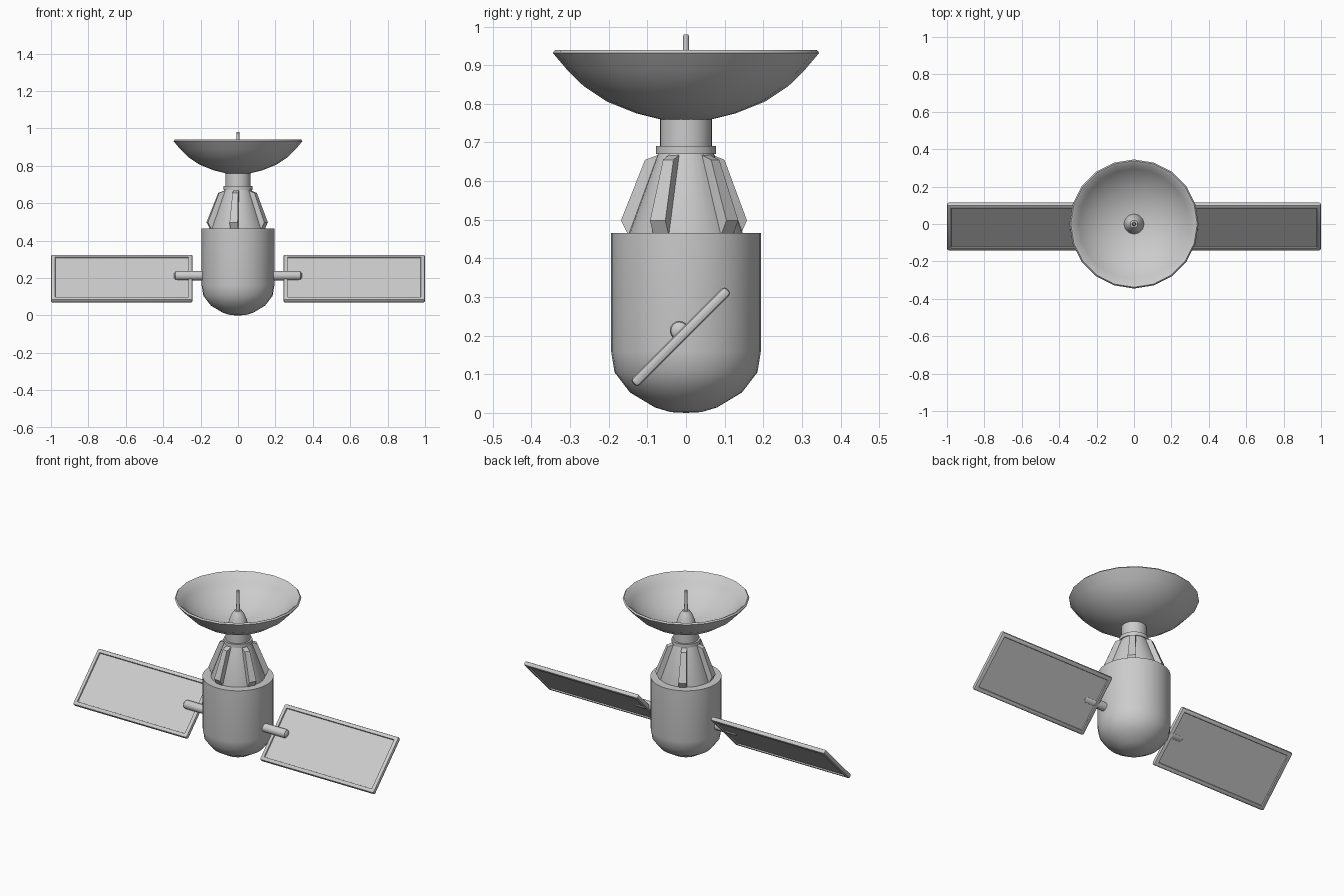
import bpy, bmesh
from math import cos, sin, pi, radians
from mathutils import Matrix

if "Cube" in bpy.data.objects:
    bpy.data.objects.remove(bpy.data.objects["Cube"])


def finish(bm, name, angle=35):
    bmesh.ops.recalc_face_normals(bm, faces=bm.faces)
    me = bpy.data.meshes.new(name)
    bm.to_mesh(me)
    bm.free()
    ob = bpy.data.objects.new(name, me)
    bpy.context.collection.objects.link(ob)
    bpy.ops.object.select_all(action='DESELECT')
    ob.select_set(True)
    bpy.context.view_layer.objects.active = ob
    bpy.ops.object.shade_smooth_by_angle(angle=radians(angle))
    return ob


def lathe(name, profile, sides=32, matrix=Matrix()):
    """Revolve (radius, height) points about z; radius 0 makes a pole."""
    bm = bmesh.new()
    rings = []
    for r, z in profile:
        n = 1 if r == 0 else sides
        rings.append([bm.verts.new((r * cos(2 * pi * i / sides), r * sin(2 * pi * i / sides), z))
                      for i in range(n)])
    for a, b in zip(rings, rings[1:]):
        for i in range(sides):
            j = (i + 1) % sides
            quad = [a[i % len(a)], a[j % len(a)], b[j % len(b)], b[i % len(b)]]
            bm.faces.new(list(dict.fromkeys(quad)))
    bm.transform(matrix)
    return finish(bm, name)


# Main hull with rounded bottom
lathe("body", [(0, 0), (0.04, 0.002), (0.08, 0.014), (0.145, 0.053), (0.185, 0.105),
               (0.194, 0.16), (0.194, 0.466), (0, 0.466)])

# Tapered section, collar and neck
lathe("cone", [(0, 0.46), (0.147, 0.46), (0.147, 0.466), (0.072, 0.672), (0, 0.672)])
lathe("collar", [(0, 0.67), (0.078, 0.67), (0.078, 0.691), (0, 0.691)])
lathe("neck", [(0, 0.685), (0.067, 0.685), (0.067, 0.77), (0, 0.77)])

# Five ribs around the cone: (radius, height, half width)
rib = [(0.12, 0.465, 0.022), (0.15, 0.465, 0.022), (0.167, 0.498, 0.022),
       (0.105, 0.655, 0.015), (0.065, 0.67, 0.015)]
for k in range(5):
    bm = bmesh.new()
    left = [bm.verts.new((r, -w, z)) for r, z, w in rib]
    right = [bm.verts.new((r, w, z)) for r, z, w in rib]
    bm.faces.new(left)
    bm.faces.new(right)
    for i in range(5):
        j = (i + 1) % 5
        bm.faces.new((left[i], left[j], right[j], right[i]))
    bm.transform(Matrix.Rotation(radians(-98 + 72 * k), 4, 'Z'))
    finish(bm, f"rib_{k + 1}", 15)

# Dish shell and its feed antenna
lathe("dish", [(0, 0.758), (0.067, 0.76), (0.13, 0.776), (0.205, 0.806), (0.265, 0.846),
               (0.305, 0.885), (0.345, 0.932), (0.338, 0.94), (0.327, 0.935), (0.295, 0.898),
               (0.255, 0.86), (0.197, 0.822), (0.125, 0.792), (0.06, 0.778), (0, 0.776)], 20)
lathe("feed_base", [(0, 0.77), (0.055, 0.77), (0.048, 0.805), (0.036, 0.835),
                    (0.02, 0.86), (0, 0.862)], 20)
lathe("feed_rod", [(0, 0.85), (0.011, 0.85), (0.007, 0.98), (0, 0.98)], 12)

for side, label in ((-1, "left"), (1, "right")):
    # Arm with rounded tip
    arm = [(0, 0.15), (0.025, 0.15), (0.025, 0.325), (0.022, 0.335), (0.014, 0.341), (0, 0.343)]
    lathe(f"{label}_arm", arm, 16,
          Matrix.Translation((0, -0.017, 0.213)) @ Matrix.Rotation(side * pi / 2, 4, 'Y'))

    # Solar panel: rounded frame recessed on both faces, tilted 45 degrees
    bm = bmesh.new()
    bmesh.ops.create_cube(bm, size=1)
    bm.transform(Matrix.Diagonal((0.758, 0.345, 0.026, 1)))
    bmesh.ops.bevel(bm, geom=bm.edges[:], offset=0.009, segments=2, profile=0.5, affect='EDGES')
    bm.normal_update()
    big = sorted(bm.faces, key=lambda f: f.calc_area())[-2:]
    bmesh.ops.inset_individual(bm, faces=big, thickness=0.018, depth=0)
    bmesh.ops.inset_individual(bm, faces=big, thickness=0.003, depth=-0.007)
    bm.transform(Matrix.Translation((side * 0.621, -0.0135, 0.197))
                 @ Matrix.Rotation(radians(45), 4, 'X'))
    finish(bm, f"{label}_solar_panel")
